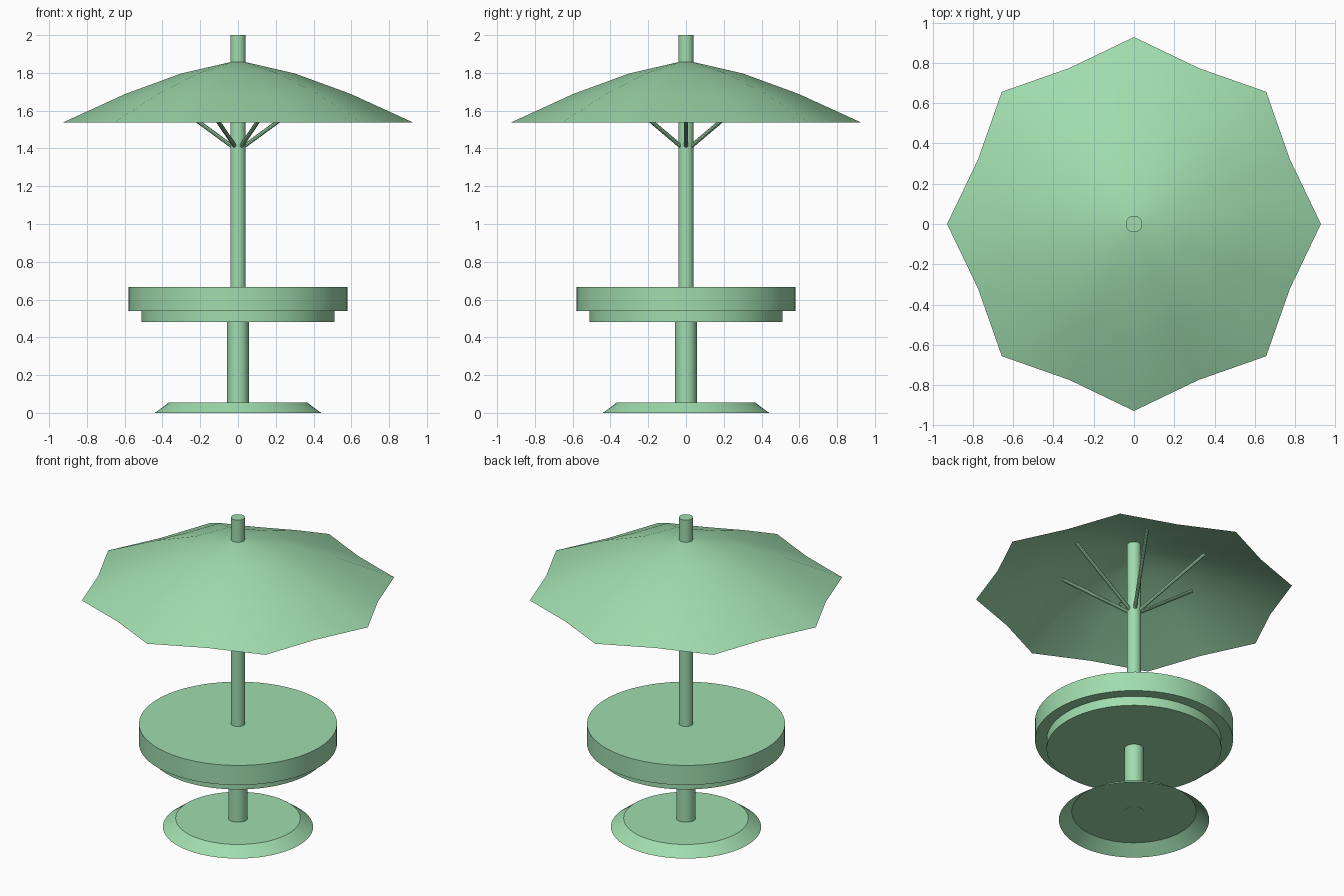
import bpy, bmesh, math
from mathutils import Vector

if "Cube" in bpy.data.objects:
    bpy.data.objects.remove(bpy.data.objects["Cube"])

green = bpy.data.materials.new("pale green")
green.diffuse_color = (0.352, 0.716, 0.423, 1)
green.use_nodes = True
green.node_tree.nodes["Principled BSDF"].inputs["Base Color"].default_value = green.diffuse_color


def finish(name, bm, angle=30):
    me = bpy.data.meshes.new(name)
    bm.to_mesh(me)
    bm.free()
    me.materials.append(green)
    ob = bpy.data.objects.new(name, me)
    bpy.context.collection.objects.link(ob)
    bpy.ops.object.select_all(action='DESELECT')
    ob.select_set(True)
    bpy.context.view_layer.objects.active = ob
    bpy.ops.object.shade_smooth_by_angle(angle=math.radians(angle))
    return ob


def loft(name, rings, cap_bottom=True, cap_top=True):
    """Bridge a stack of equal-sized point rings, bottom to top."""
    bm = bmesh.new()
    loops = [[bm.verts.new(p) for p in ring] for ring in rings]
    n = len(loops[0])
    for a, b in zip(loops, loops[1:]):
        for i in range(n):
            j = (i + 1) % n
            bm.faces.new((a[i], a[j], b[j], b[i]))
    if cap_bottom:
        bm.faces.new(loops[0][::-1])
    if cap_top:
        bm.faces.new(loops[-1])
    return finish(name, bm)


def circle(r, z, n=64):
    return [(r * math.cos(2 * math.pi * i / n), r * math.sin(2 * math.pi * i / n), z)
            for i in range(n)]


def rod(name, p, q, r, n=10):
    p, q = Vector(p), Vector(q)
    rot = (q - p).to_track_quat('Z', 'Y')
    ring = [rot @ Vector(c) for c in circle(r, 0, n)]
    loft(name, [[p + v for v in ring], [q + v for v in ring]])


# Hollow foot, open underneath
loft("base_foot", [circle(0.44, 0), circle(0.365, 0.056)], cap_bottom=False)

# Poles
loft("lower_post", [circle(0.057, 0.055, 32), circle(0.057, 0.485, 32)])
loft("umbrella_pole", [circle(0.041, 0.66, 32), circle(0.041, 2.0, 32)])

# Round table in two steps
loft("table_apron", [circle(0.512, 0.48), circle(0.512, 0.54)])
loft("table_top", [circle(0.58, 0.54), circle(0.58, 0.667)])

# Eight-ribbed canopy with edges drawn inward between the ribs
profile = [(0.928, 1.537, 0.903), (0.593, 1.69, 0.912), (0.30, 1.797, 0.924), (0.04, 1.857, 1.0)]
rings = []
for r, z, pull in profile:
    ring = []
    for i in range(16):
        a = i * math.pi / 8
        k = r * (pull if i % 2 else 1)
        ring.append((k * math.cos(a), k * math.sin(a), z))
    rings.append(ring)
loft("canopy", rings, cap_bottom=False)

# Six struts from pole to canopy
for i in range(6):
    a = i * math.pi / 3
    c, s = math.cos(a), math.sin(a)
    rod(f"strut_{i + 1}", (0.03 * c, 0.03 * s, 1.41), (0.44 * c, 0.44 * s, 1.71), 0.011)
